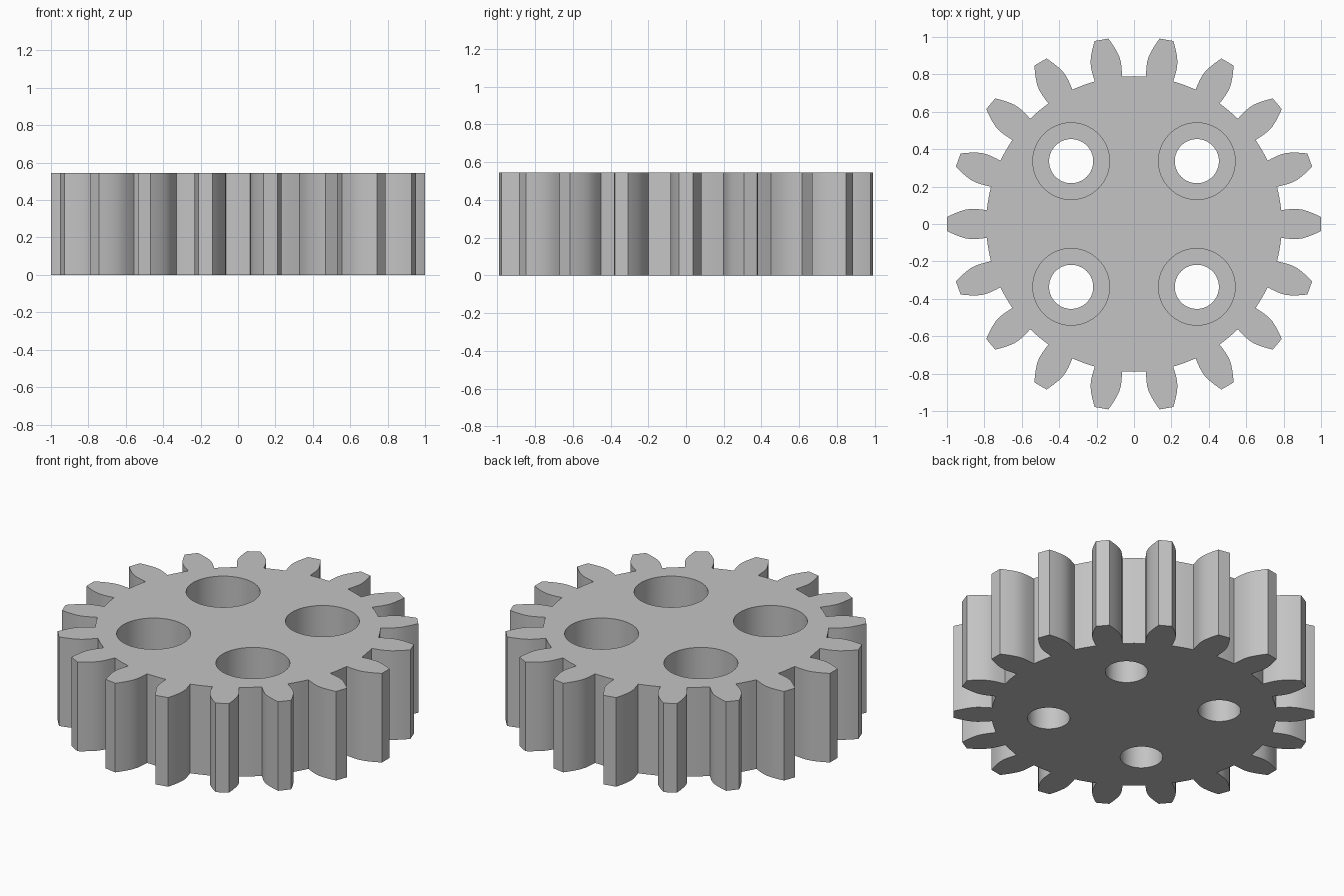
import bpy
import bmesh
from math import cos, sin, tau
from mathutils import Matrix, Vector

TEETH = 18
HEIGHT = 0.545
ROOT = 0.79
HOLE_POS = 0.336
HOLE_RADIUS = 0.118
BORE_RADIUS = 0.205
BORE_FLOOR = 0.275

# Tooth flank: radius outwards, half width
FLANK = [(0.787, 0.074), (0.81, 0.077), (0.84, 0.08), (0.87, 0.081), (0.9, 0.077),
         (0.93, 0.068), (0.96, 0.056), (0.98, 0.047), (1.0, 0.037)]

cube = bpy.data.objects.get("Cube")
if cube:
    bpy.data.objects.remove(cube, do_unlink=True)

# Plain grey material
grey = bpy.data.materials.new("plain grey")
grey.use_nodes = True
colour = (0.55, 0.55, 0.55, 1)
grey.diffuse_color = colour
grey.node_tree.nodes["Principled BSDF"].inputs["Base Color"].default_value = colour


def make_object(name, bm):
    bmesh.ops.recalc_face_normals(bm, faces=bm.faces)
    mesh = bpy.data.meshes.new(name)
    bm.to_mesh(mesh)
    bm.free()
    mesh.materials.append(grey)
    obj = bpy.data.objects.new(name, mesh)
    bpy.context.collection.objects.link(obj)
    return obj


def gear_outline():
    tooth = [Vector((r, -w, 0)) for r, w in FLANK]
    tooth += [Vector((r, w, 0)) for r, w in reversed(FLANK)]
    points = []
    for i in range(TEETH):
        turn = Matrix.Rotation(tau * i / TEETH, 3, "Z")
        points += [turn @ p for p in tooth]
        # Rounded root between neighbouring teeth
        for step in (0.4, 0.5, 0.6):
            a = tau * (i + step) / TEETH
            points.append(Vector((ROOT * cos(a), ROOT * sin(a), 0)))
    return points


def cut_hole(body, x, y, radius, bottom, top):
    bm = bmesh.new()
    place = Matrix.Translation((x, y, (bottom + top) / 2))
    bmesh.ops.create_cone(bm, cap_ends=True, segments=64, radius1=radius,
                          radius2=radius, depth=top - bottom, matrix=place)
    cutter = make_object("hole_cutter", bm)
    cutter.hide_render = True
    mod = body.modifiers.new("hole", "BOOLEAN")
    mod.operation = "DIFFERENCE"
    mod.solver = "EXACT"
    mod.object = cutter
    bpy.ops.object.modifier_apply(modifier=mod.name)
    bpy.data.objects.remove(cutter, do_unlink=True)


# Toothed body
bm = bmesh.new()
face = bm.faces.new([bm.verts.new(p) for p in gear_outline()])
sides = bmesh.ops.extrude_face_region(bm, geom=[face], use_keep_orig=True)
raised = [v for v in sides["geom"] if isinstance(v, bmesh.types.BMVert)]
bmesh.ops.translate(bm, verts=raised, vec=(0, 0, HEIGHT))
gear = make_object("gear", bm)
bpy.ops.object.select_all(action="DESELECT")
gear.select_set(True)
bpy.context.view_layer.objects.active = gear

# Four counterbored through holes
for sx in (-1, 1):
    for sy in (-1, 1):
        x, y = sx * HOLE_POS, sy * HOLE_POS
        cut_hole(gear, x, y, HOLE_RADIUS, -0.1, HEIGHT + 0.1)
        cut_hole(gear, x, y, BORE_RADIUS, BORE_FLOOR, HEIGHT + 0.1)

bpy.ops.object.shade_smooth_by_angle(angle=0.5)
